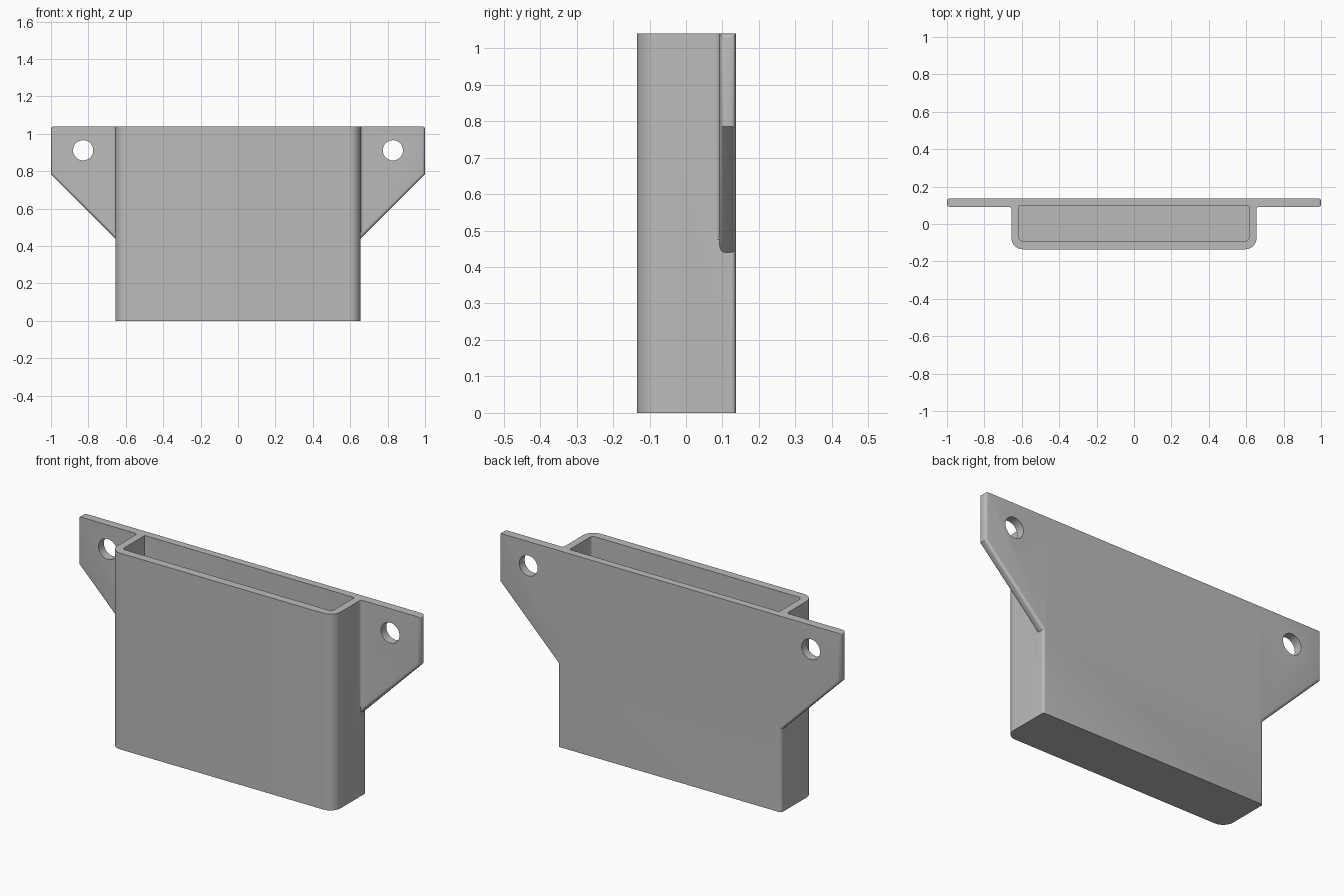
import bpy, bmesh, math

if "Cube" in bpy.data.objects:
    bpy.data.objects.remove(bpy.data.objects["Cube"])

H = 1.04                    # overall height
BACK, FRONT = 0.137, -0.135 # depth limits
EAR_Y = 0.092               # front face of the ears
BX = 0.655                  # half width of the box

grey = bpy.data.materials.new("plain_grey")
grey.diffuse_color = (0.5, 0.5, 0.5, 1)
grey.use_nodes = True
grey.node_tree.nodes["Principled BSDF"].inputs["Base Color"].default_value = grey.diffuse_color


def prism(name, pts, lo, hi, axis="z"):
    """Extrude a closed outline along z, or along y for an (x, z) outline."""
    place = (lambda p, t: (p[0], p[1], t)) if axis == "z" else (lambda p, t: (p[0], t, p[1]))
    bm = bmesh.new()
    face = bm.faces.new([bm.verts.new(place(p, lo)) for p in pts])
    ext = bmesh.ops.extrude_face_region(bm, geom=[face])
    for v in ext["geom"]:
        if isinstance(v, bmesh.types.BMVert):
            v.co = place((v.co.x, v.co.y if axis == "z" else v.co.z), hi)
    bmesh.ops.recalc_face_normals(bm, faces=bm.faces[:])
    me = bpy.data.meshes.new(name)
    bm.to_mesh(me)
    bm.free()
    me.materials.append(grey)
    ob = bpy.data.objects.new(name, me)
    bpy.context.collection.objects.link(ob)
    return ob


def arc(cx, cy, r, a0, a1, n):
    return [(cx + r * math.cos(math.radians(a0 + (a1 - a0) * i / n)),
             cy + r * math.sin(math.radians(a0 + (a1 - a0) * i / n))) for i in range(n + 1)]


def tray(hw, y0, y1, rf, rb):
    """Rectangle with front corner radius rf and back corner radius rb."""
    return (arc(-hw + rf, y0 + rf, rf, 180, 270, 10) + arc(hw - rf, y0 + rf, rf, 270, 360, 10)
            + arc(hw - rb, y1 - rb, rb, 0, 90, 5) + arc(-hw + rb, y1 - rb, rb, 90, 180, 5))


def boolean(target, tool, op):
    m = target.modifiers.new(op.lower(), "BOOLEAN")
    m.operation, m.solver, m.object = op, "EXACT", tool
    bpy.context.view_layer.objects.active = target
    bpy.ops.object.modifier_apply(modifier=m.name)
    bpy.data.objects.remove(tool)


# Box body
holder = prism("holder", tray(BX, FRONT, BACK, 0.06, 0.012), 0, H)

for s in (-1, 1):
    # Mounting ear with rounded outer and slanted edges
    ear = prism("ear", [(s * x, z) for x, z in
                        ((0.63, H), (1, H), (1, 0.785), (0.63, 0.415))], EAR_Y, BACK, "y")
    bm = bmesh.new()
    bm.from_mesh(ear.data)
    rim = []
    for e in bm.edges:
        a, b = e.verts
        mid = (a.co + b.co) / 2
        along_y = abs(a.co.y - b.co.y) > 0.01
        outer = abs(mid.x) > 0.99
        slant = abs(a.co.x - b.co.x) > 0.1 and mid.z < H - 0.1
        if (along_y and outer and mid.z > H - 0.01) or (not along_y and (outer or slant)):
            rim.append(e)
    bmesh.ops.bevel(bm, geom=rim, offset=0.014, segments=4, profile=0.5, affect="EDGES")
    bm.to_mesh(ear.data)
    bm.free()
    boolean(holder, ear, "UNION")

    # Concave fillet where the ear meets the box
    r = 0.015
    curve = arc(BX + r, EAR_Y - r, r, 90, 180, 5)
    pts = curve + [(BX - 0.01, EAR_Y - r), (BX - 0.01, EAR_Y + 0.01), (BX + r, EAR_Y + 0.01)]
    boolean(holder, prism("fillet", [(s * x, y) for x, y in pts], 0.475, H), "UNION")

    # Screw hole
    hole = prism("hole", arc(s * 0.828, 0.912, 0.054, 0, 352.5, 47), 0, 0.3, "y")
    boolean(holder, hole, "DIFFERENCE")

# Open pocket
boolean(holder, prism("pocket", tray(0.615, -0.091, 0.097, 0.02, 0.004), 0.042, H + 0.1), "DIFFERENCE")

bpy.ops.object.select_all(action="DESELECT")
holder.select_set(True)
bpy.context.view_layer.objects.active = holder
bpy.ops.object.shade_smooth_by_angle(angle=math.radians(30))
